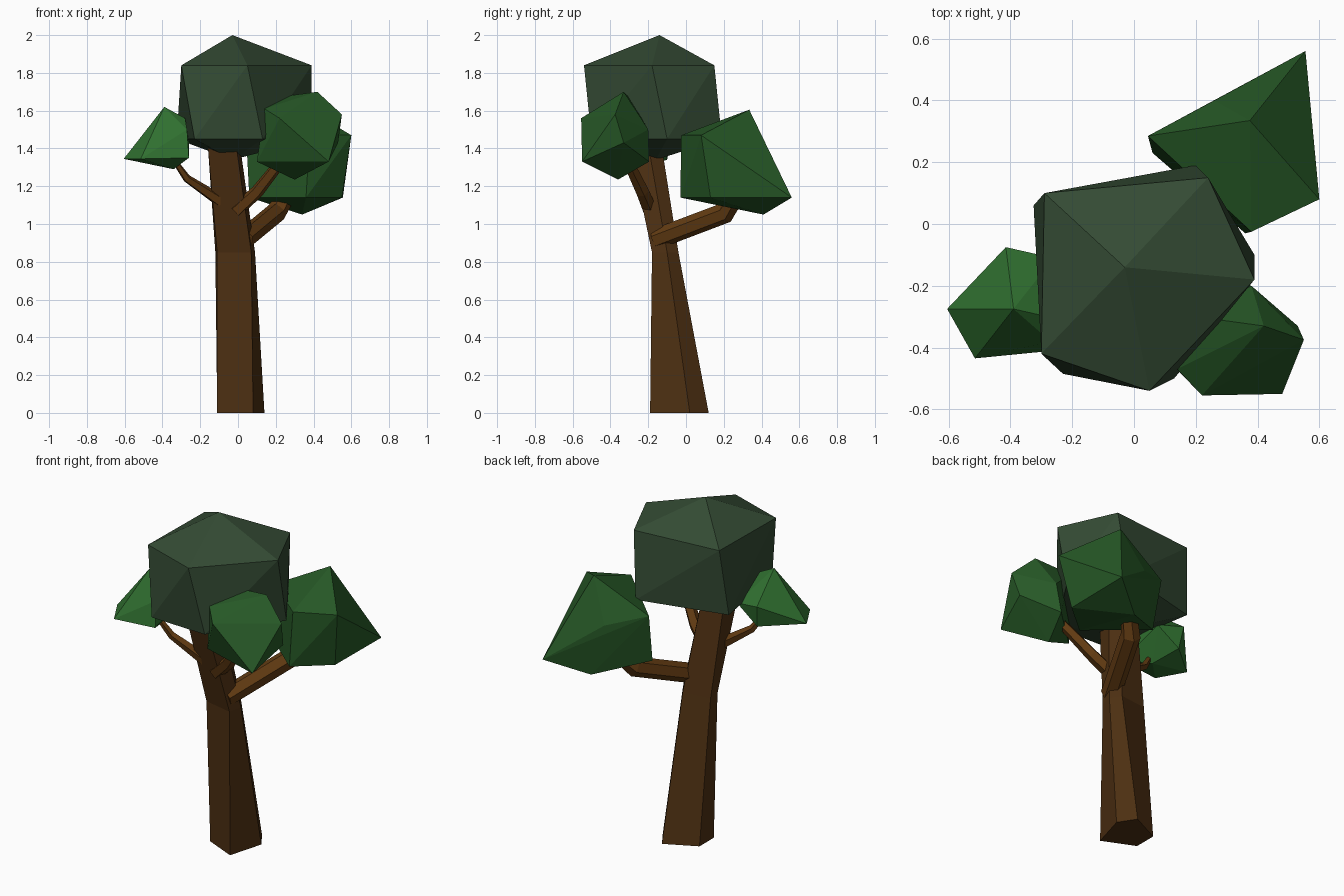
import bpy
import bmesh
from math import cos, sin, tau
from mathutils import Vector

default_cube = bpy.data.objects.get("Cube")
if default_cube:
    bpy.data.objects.remove(default_cube, do_unlink=True)


def make_material(name, color):
    material = bpy.data.materials.new(name)
    material.use_nodes = True
    rgba = (*color, 1.0)
    material.diffuse_color = rgba
    shader = material.node_tree.nodes["Principled BSDF"]
    shader.inputs["Base Color"].default_value = rgba
    shader.inputs["Roughness"].default_value = 0.9
    return material


def finish(bm, name, material):
    """Turn a bmesh into a flat shaded object with one material."""
    bmesh.ops.recalc_face_normals(bm, faces=bm.faces)
    mesh = bpy.data.meshes.new(name)
    bm.to_mesh(mesh)
    bm.free()
    mesh.materials.append(material)
    obj = bpy.data.objects.new(name, mesh)
    bpy.context.collection.objects.link(obj)
    return obj


def foliage(name, points, material):
    """Faceted leaf clump: the convex hull of a few corner points."""
    bm = bmesh.new()
    for point in points:
        bm.verts.new(point)
    result = bmesh.ops.convex_hull(bm, input=bm.verts)
    unused = {v for v in result["geom_interior"] if isinstance(v, bmesh.types.BMVert)}
    bmesh.ops.delete(bm, geom=list(unused), context="VERTS")
    return finish(bm, name, material)


def loft(name, rings, material):
    """Skin equal-sized rings of points into a closed, capped solid."""
    bm = bmesh.new()
    loops = [[bm.verts.new(point) for point in ring] for ring in rings]
    count = len(loops[0])
    for lower, upper in zip(loops, loops[1:]):
        for i in range(count):
            j = (i + 1) % count
            bm.faces.new((lower[i], lower[j], upper[j], upper[i]))
    bm.faces.new(loops[0])
    bm.faces.new(loops[-1])
    return finish(bm, name, material)


def branch(name, path, radii, material, sides=5):
    """Tapered limb whose rings follow the direction of the path."""
    path = [Vector(point) for point in path]
    rings = []
    for i, (center, radius) in enumerate(zip(path, radii)):
        before, after = path[max(i - 1, 0)], path[min(i + 1, len(path) - 1)]
        along = (after - before).normalized()
        across = along.cross(Vector((0, 0, 1))).normalized()
        upward = across.cross(along)
        angles = [tau * (k + 0.25) / sides for k in range(sides)]
        rings.append([center + radius * (across * cos(a) + upward * sin(a)) for a in angles])
    return loft(name, rings, material)


bark = make_material("dark bark", (0.075, 0.029, 0.006))
limb_bark = make_material("warm bark", (0.12, 0.043, 0.006))
dark_leaf = make_material("dark grey green leaf", (0.034, 0.07, 0.034))
mid_leaf = make_material("mid green leaf", (0.02, 0.1, 0.02))
bright_leaf = make_material("bright green leaf", (0.029, 0.16, 0.029))

# Trunk: five-sided, wide at the foot, leaning above the fork
foot = [(-0.11, -0.105), (0.08, -0.19), (0.14, 0.02), (0.075, 0.12), (-0.11, 0.03)]
fork = [(-0.11, -0.14), (0.07, -0.18), (0.09, -0.1), (0.05, -0.04), (-0.12, -0.06)]
crown = [(-0.16, -0.27), (-0.01, -0.3), (0.01, -0.2), (-0.02, -0.13), (-0.15, -0.15)]
levels = [(foot, 0), (fork, 0.85), (crown, 1.42)]
loft("trunk", [[(x, y, z) for x, y in ring] for ring, z in levels], bark)

# Branches
branch("back_left_branch",
       [(0.03, -0.16, 0.92), (0.2, 0.21, 1.06), (0.26, 0.27, 1.15)],
       [0.055, 0.055, 0.045], limb_bark, 6)
branch("front_left_branch",
       [(-0.01, -0.19, 1.07), (0.1, -0.23, 1.17), (0.25, -0.32, 1.36)],
       [0.04, 0.036, 0.028], limb_bark)
branch("right_branch",
       [(-0.09, -0.18, 1.12), (-0.27, -0.24, 1.24), (-0.34, -0.27, 1.34)],
       [0.035, 0.022, 0.014], limb_bark)

# Main crown: two staggered rings between a top and a bottom point
upper = [(-0.3, -0.42), (0.05, -0.54), (0.39, -0.18), (0.24, 0.15), (-0.29, 0.1)]
lower = [(-0.23, -0.485), (0.13, -0.5), (0.39, -0.1), (0.2, 0.19), (-0.325, 0.06)]
foliage("main_foliage",
        [(-0.03, -0.14, 2), (-0.03, -0.16, 1.34)]
        + [(x, y, 1.84) for x, y in upper]
        + [(x, y, 1.45) for x, y in lower], dark_leaf)

# Side clumps
foliage("back_left_foliage", [
    (0.375, 0.335, 1.605), (0.6, 0.08, 1.47), (0.38, -0.025, 1.47),
    (0.045, 0.285, 1.43), (0.26, 0.4, 1.36), (0.555, 0.56, 1.14),
    (0.36, -0.03, 1.14), (0.06, 0.23, 1.14), (0.55, 0.13, 1.14),
    (0.34, 0.41, 1.05)], mid_leaf)
foliage("front_left_foliage", [
    (0.42, -0.33, 1.7), (0.55, -0.375, 1.58), (0.22, -0.555, 1.56),
    (0.14, -0.47, 1.61), (0.2, -0.3, 1.67), (0.38, -0.2, 1.5),
    (0.53, -0.33, 1.43), (0.48, -0.55, 1.33), (0.1, -0.43, 1.33),
    (0.35, -0.195, 1.33), (0.3, -0.36, 1.235)], mid_leaf)
foliage("right_foliage", [
    (-0.39, -0.275, 1.62), (-0.28, -0.3, 1.56), (-0.605, -0.275, 1.345),
    (-0.515, -0.435, 1.345), (-0.26, -0.41, 1.35), (-0.27, -0.38, 1.5),
    (-0.415, -0.075, 1.47), (-0.26, -0.11, 1.44), (-0.4, -0.1, 1.34),
    (-0.34, -0.25, 1.29)], bright_leaf)
